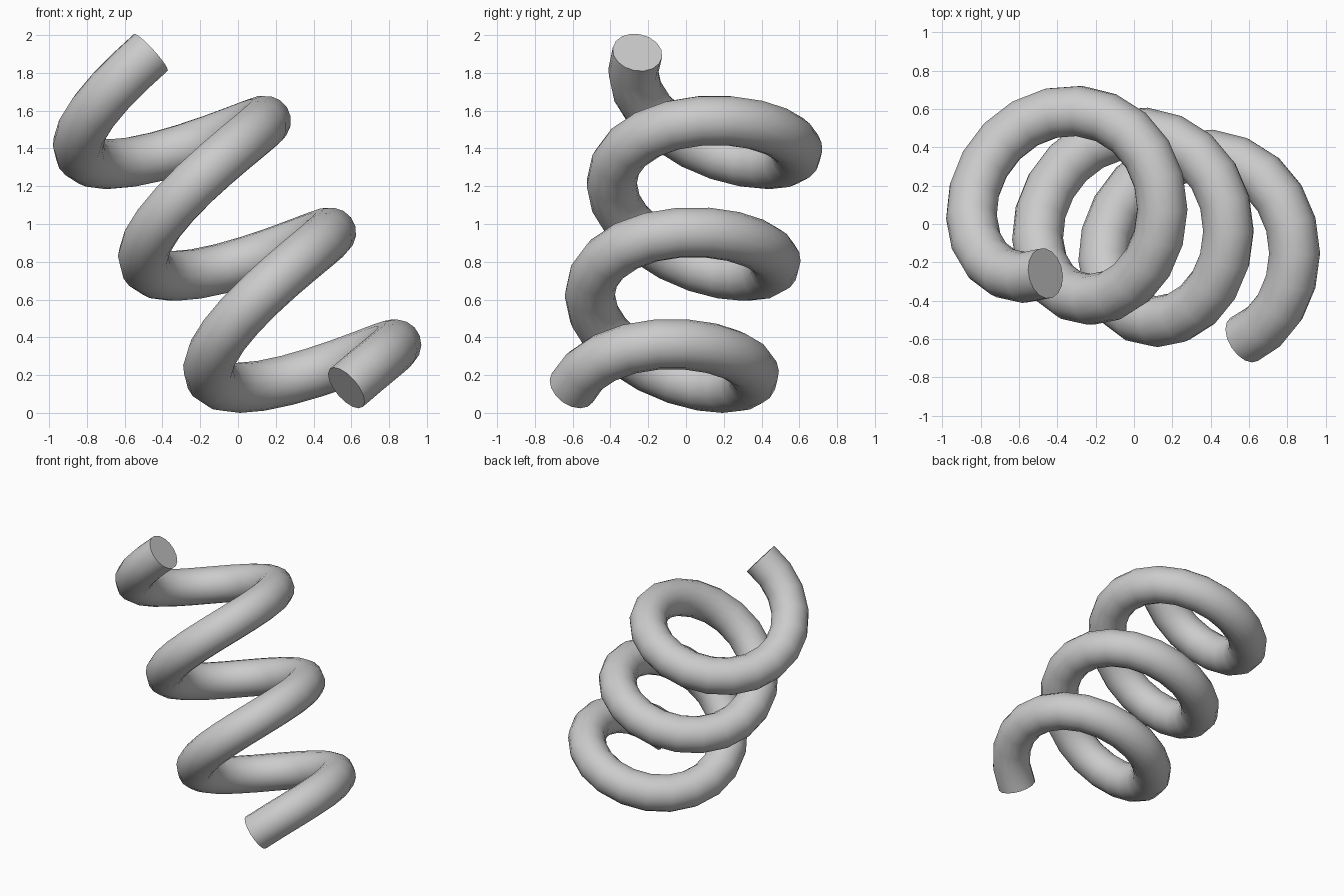
import bpy
import math
from mathutils import Vector

cube = bpy.data.objects.get("Cube")
if cube:
    bpy.data.objects.remove(cube, do_unlink=True)

# Coil dimensions
COIL_RADIUS = 0.47
WIRE_RADIUS = 0.133
TURNS = 3
STEPS = 20                              # path segments per turn
START = math.radians(-80)
CENTRE = Vector((0.426, -0.13, 0.137))
RISE = Vector((-0.345, 0.115, 0.592))   # leaning axis, one turn long

# Frame perpendicular to the leaning axis
axis = RISE.normalized()
side = (Vector((1, 0, 0)) - axis * axis.x).normalized()
back = axis.cross(side)


def coil_point(angle):
    around = side * math.cos(angle) + back * math.sin(angle)
    return CENTRE + RISE * (angle / math.tau) + around * COIL_RADIUS


# Grey metal
metal = bpy.data.materials.new("grey_metal")
metal.use_nodes = True
grey = (0.6, 0.6, 0.6, 1)
metal.diffuse_color = grey
metal.node_tree.nodes["Principled BSDF"].inputs["Base Color"].default_value = grey

# Helical path with a round capped bevel
curve = bpy.data.curves.new("coil_spring", "CURVE")
curve.dimensions = "3D"
curve.bevel_depth = WIRE_RADIUS
curve.bevel_resolution = 6
curve.use_fill_caps = True
spline = curve.splines.new("POLY")
count = TURNS * STEPS + 1
spline.points.add(count - 1)
for i, point in enumerate(spline.points):
    point.co = (*coil_point(START + math.tau * i / STEPS), 1)
curve.materials.append(metal)

spring = bpy.data.objects.new("coil_spring", curve)
bpy.context.collection.objects.link(spring)

# Turn the swept wire into a mesh with smooth sides and crisp ends
bpy.ops.object.select_all(action="DESELECT")
spring.select_set(True)
bpy.context.view_layer.objects.active = spring
bpy.ops.object.convert(target="MESH")
spring = bpy.context.object
bpy.ops.object.shade_smooth_by_angle(angle=math.radians(50))

# Stand it on the ground
lowest = min(v.co.z for v in spring.data.vertices)
for v in spring.data.vertices:
    v.co.z -= lowest
